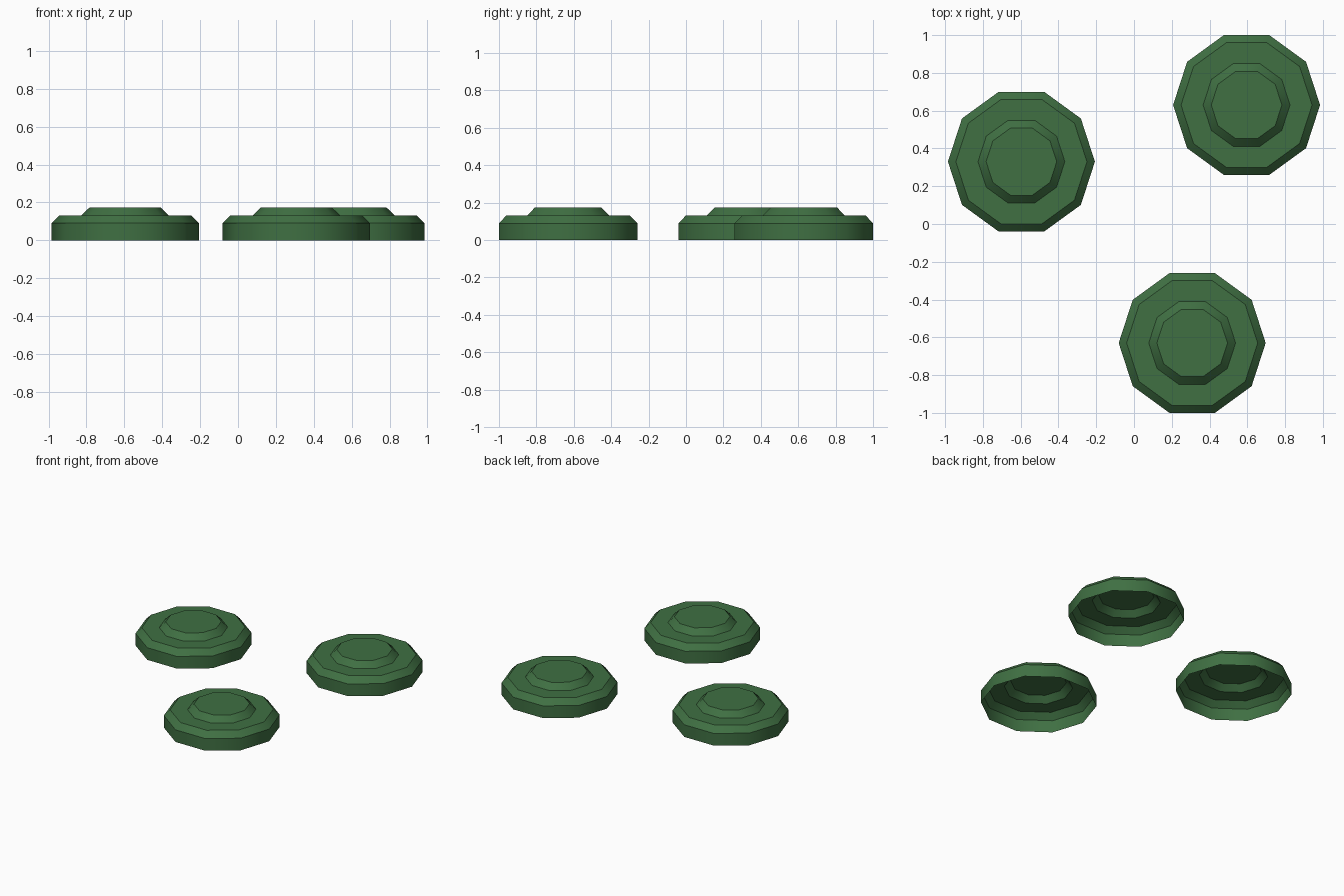
import bpy, bmesh, math

if "Cube" in bpy.data.objects:
    bpy.data.objects.remove(bpy.data.objects["Cube"])

SIDES = 10
# (radius, height) from the open bottom rim up to the flat top
PROFILE = [(0.389, 0.0), (0.389, 0.09), (0.347, 0.132), (0.23, 0.132), (0.187, 0.174)]
CENTRES = [(-0.596, 0.33), (0.596, 0.63), (0.308, -0.63)]

green = bpy.data.materials.new("green")
green.diffuse_color = (0.05, 0.16, 0.055, 1)
green.use_nodes = True
green.node_tree.nodes["Principled BSDF"].inputs["Base Color"].default_value = green.diffuse_color


def stepped_disc(name, x, y):
    bm = bmesh.new()
    rings = []
    for r, z in PROFILE:
        rings.append([bm.verts.new((r * math.cos(math.tau * i / SIDES),
                                    r * math.sin(math.tau * i / SIDES), z))
                      for i in range(SIDES)])
    # Walls, chamfers and step
    for low, high in zip(rings, rings[1:]):
        for i in range(SIDES):
            j = (i + 1) % SIDES
            bm.faces.new((low[i], low[j], high[j], high[i]))
    # Flat top; the underside stays open
    bm.faces.new(rings[-1])
    mesh = bpy.data.meshes.new(name)
    bm.to_mesh(mesh)
    bm.free()
    mesh.materials.append(green)
    obj = bpy.data.objects.new(name, mesh)
    obj.location = (x, y, 0)
    bpy.context.collection.objects.link(obj)
    # Smooth around the disc, sharp at every ring
    bpy.ops.object.select_all(action='DESELECT')
    obj.select_set(True)
    bpy.context.view_layer.objects.active = obj
    bpy.ops.object.shade_smooth_by_angle(angle=math.radians(40))


for n, (x, y) in enumerate(CENTRES, 1):
    stepped_disc(f"stepped_disc_{n}", x, y)
